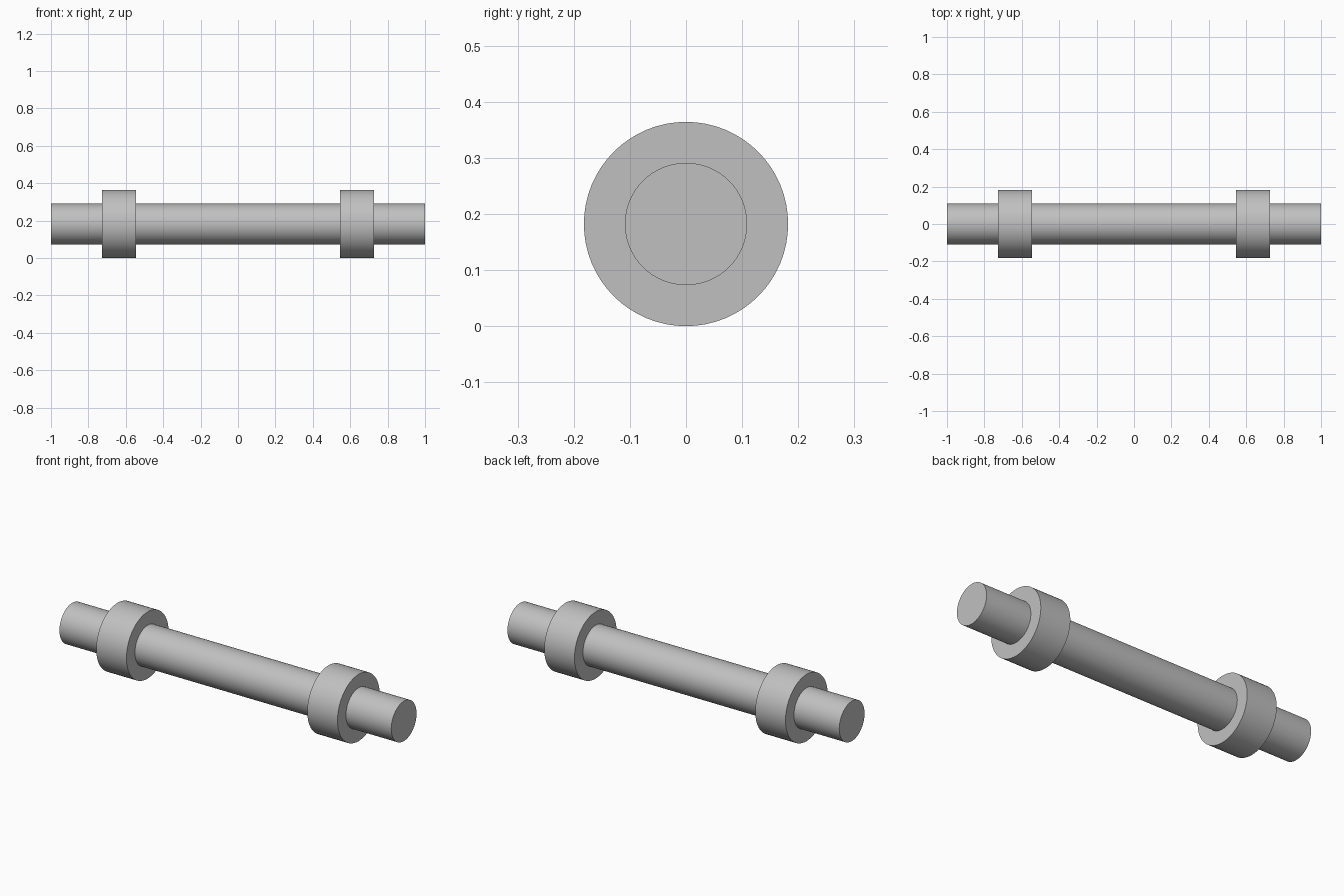
import bpy
import math

if "Cube" in bpy.data.objects:
    bpy.data.objects.remove(bpy.data.objects["Cube"], do_unlink=True)

COLLAR_RADIUS = 0.182
SHAFT_RADIUS = 0.109
COLLAR_WIDTH = 0.182
COLLAR_X = 0.636

# Plain grey metal
grey = bpy.data.materials.new("grey_metal")
grey.use_nodes = True
colour = (0.53, 0.53, 0.53, 1)
grey.diffuse_color = colour
grey.node_tree.nodes["Principled BSDF"].inputs["Base Color"].default_value = colour


def cylinder_along_x(name, radius, length, x):
    bpy.ops.mesh.primitive_cylinder_add(
        vertices=64, radius=radius, depth=length,
        location=(x, 0, COLLAR_RADIUS), rotation=(0, math.pi / 2, 0))
    part = bpy.context.object
    part.name = name
    part.data.materials.append(grey)
    bpy.ops.object.shade_smooth_by_angle(angle=math.radians(30))
    return part


# Long shaft
cylinder_along_x("shaft", SHAFT_RADIUS, 2, 0)

# Matching collars near both ends
for side, sign in (("left", 1), ("right", -1)):
    cylinder_along_x(side + "_collar", COLLAR_RADIUS, COLLAR_WIDTH, sign * COLLAR_X)
